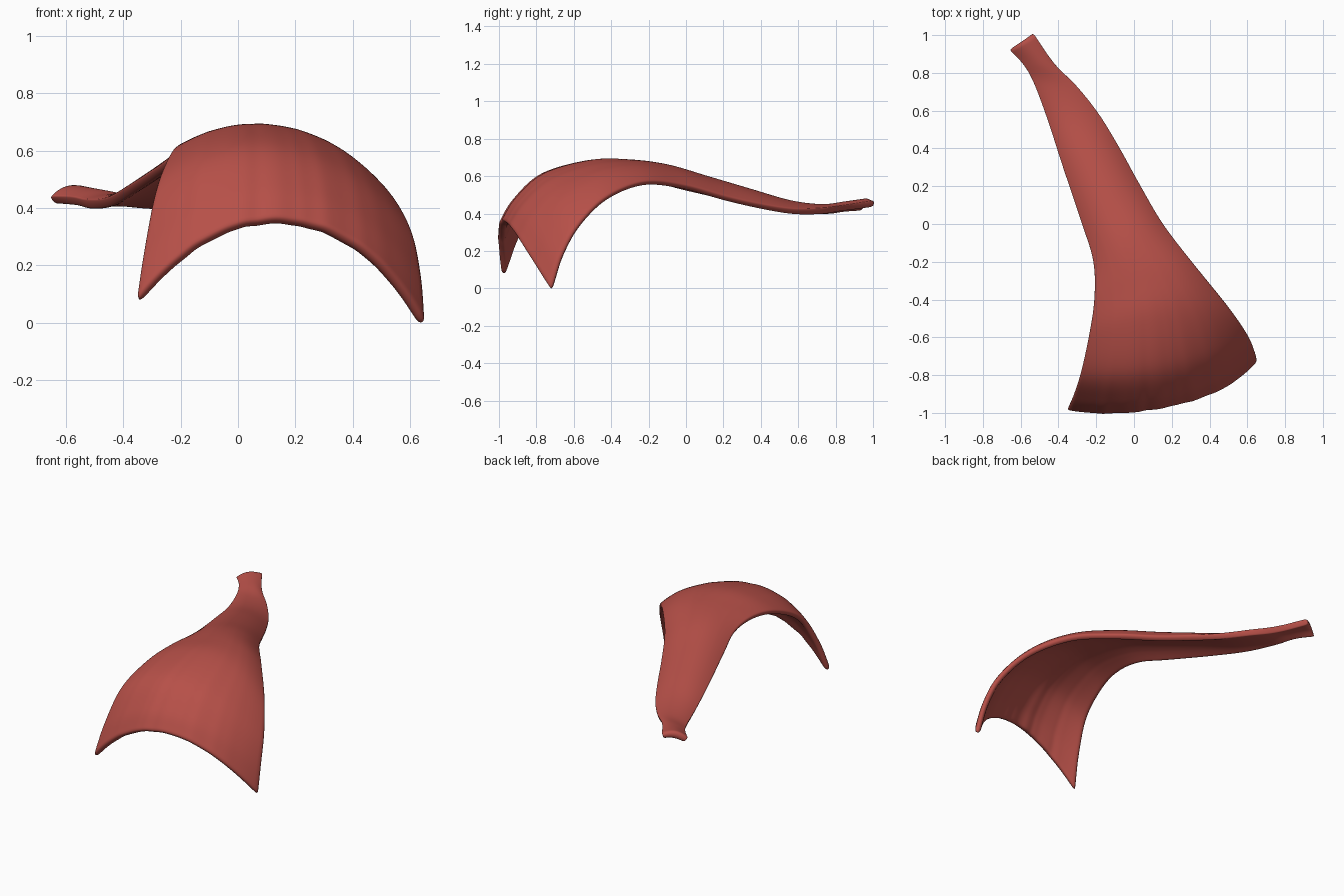
import bpy
import bmesh
import math
from mathutils import Vector

cube = bpy.data.objects.get("Cube")
if cube:
    bpy.data.objects.remove(cube, do_unlink=True)

# Guide lines running from the narrow tendon end to the flared front rim
LEFT_EDGE = [(-.66, .92, .44), (-.585, .84, .44), (-.53, .74, .43), (-.46, .55, .435),
             (-.38, .3, .48), (-.28, 0, .545), (-.22, -.2, .595), (-.215, -.4, .615),
             (-.245, -.6, .58), (-.29, -.8, .47), (-.33, -.92, .27), (-.36, -.99, .075)]
CREST = [(-.6, .96, .48), (-.5, .85, .465), (-.42, .73, .45), (-.33, .56, .47),
         (-.23, .35, .53), (-.13, .11, .6), (-.03, -.1, .66), (.06, -.3, .685),
         (.11, -.5, .68), (.13, -.75, .605), (.14, -.9, .47), (.14, -.97, .35)]
RIGHT_EDGE = [(-.53, 1.01, .47), (-.42, .85, .445), (-.3, .73, .43), (-.18, .58, .425),
              (-.07, .4, .45), (.03, .22, .49), (.16, 0, .55), (.33, -.22, .57),
              (.5, -.43, .485), (.605, -.58, .335), (.645, -.67, .17), (.66, -.725, -.01)]

STEPS, COLUMNS = 6, 40


def smooth_line(points):
    """Catmull-Rom curve through the points, sampled evenly per span."""
    pts = [Vector(p) for p in points]
    pts = [2 * pts[0] - pts[1]] + pts + [2 * pts[-1] - pts[-2]]
    line = []
    for a, b, c, d in zip(pts, pts[1:], pts[2:], pts[3:]):
        for k in range(STEPS):
            t = k / STEPS
            line.append(b + (c - a) * t / 2 + (a * 2 - b * 5 + c * 4 - d) * t ** 2 / 2
                        + (b * 3 - a - c * 3 + d) * t ** 3 / 2)
    return line + [pts[-2]]


def across(left, mid, right, t):
    """Arched cross-section through the two edges and the crest."""
    return (left * (2 * t - 1) * (t - 1) + mid * 4 * t * (1 - t)
            + right * t * (2 * t - 1))


def shoulder(t, along):
    """Extra fullness on the left flank, growing towards the rim."""
    amount = .045 * along ** 2 * math.sin(math.pi * t ** 3)
    return amount * Vector((.4, -.7 * along ** 4, .6))


def fibre(t):
    """Fine uneven ridges across the sheet."""
    return math.sin(t * 41) + .7 * math.sin(t * 67 + 1) + .5 * math.sin(t * 97 + 2)


# Curved muscle sheet
rows = list(zip(*map(smooth_line, (LEFT_EDGE, CREST, RIGHT_EDGE))))
bm = bmesh.new()
grid = []
weights = []
for i, (left, mid, right) in enumerate(rows):
    along = i / (len(rows) - 1)
    row = []
    for j in range(COLUMNS + 1):
        t = j / COLUMNS
        point = across(left, mid, right, t) + shoulder(t, along)
        inner = 4 * t * (1 - t)
        ripple = fibre(t) * along ** 4 * inner * .002
        row.append(bm.verts.new(point + Vector((0, -ripple, ripple))))
        # thinner along the borders
        weights.append(.75 + .25 * math.sqrt(inner))
    grid.append(row)
for r0, r1 in zip(grid, grid[1:]):
    for j in range(COLUMNS):
        bm.faces.new((r0[j], r1[j], r1[j + 1], r0[j + 1]))
mesh = bpy.data.meshes.new("muscle_sheet")
bm.to_mesh(mesh)
bm.free()
sheet = bpy.data.objects.new("muscle_sheet", mesh)
bpy.context.collection.objects.link(sheet)

# Thickness with rounded borders
group = sheet.vertex_groups.new(name="thickness")
for index, weight in enumerate(weights):
    group.add([index], weight, "REPLACE")
solid = sheet.modifiers.new("thickness", "SOLIDIFY")
solid.thickness = .045
solid.offset = -1
solid.vertex_group = group.name
rounding = sheet.modifiers.new("rounding", "SUBSURF")
rounding.levels = rounding.render_levels = 1

# Muscle red
red = bpy.data.materials.new("muscle_red")
red.use_nodes = True
colour = (.47, .08, .065, 1)
red.diffuse_color = colour
red.node_tree.nodes["Principled BSDF"].inputs["Base Color"].default_value = colour
mesh.materials.append(red)
mesh.shade_smooth()
